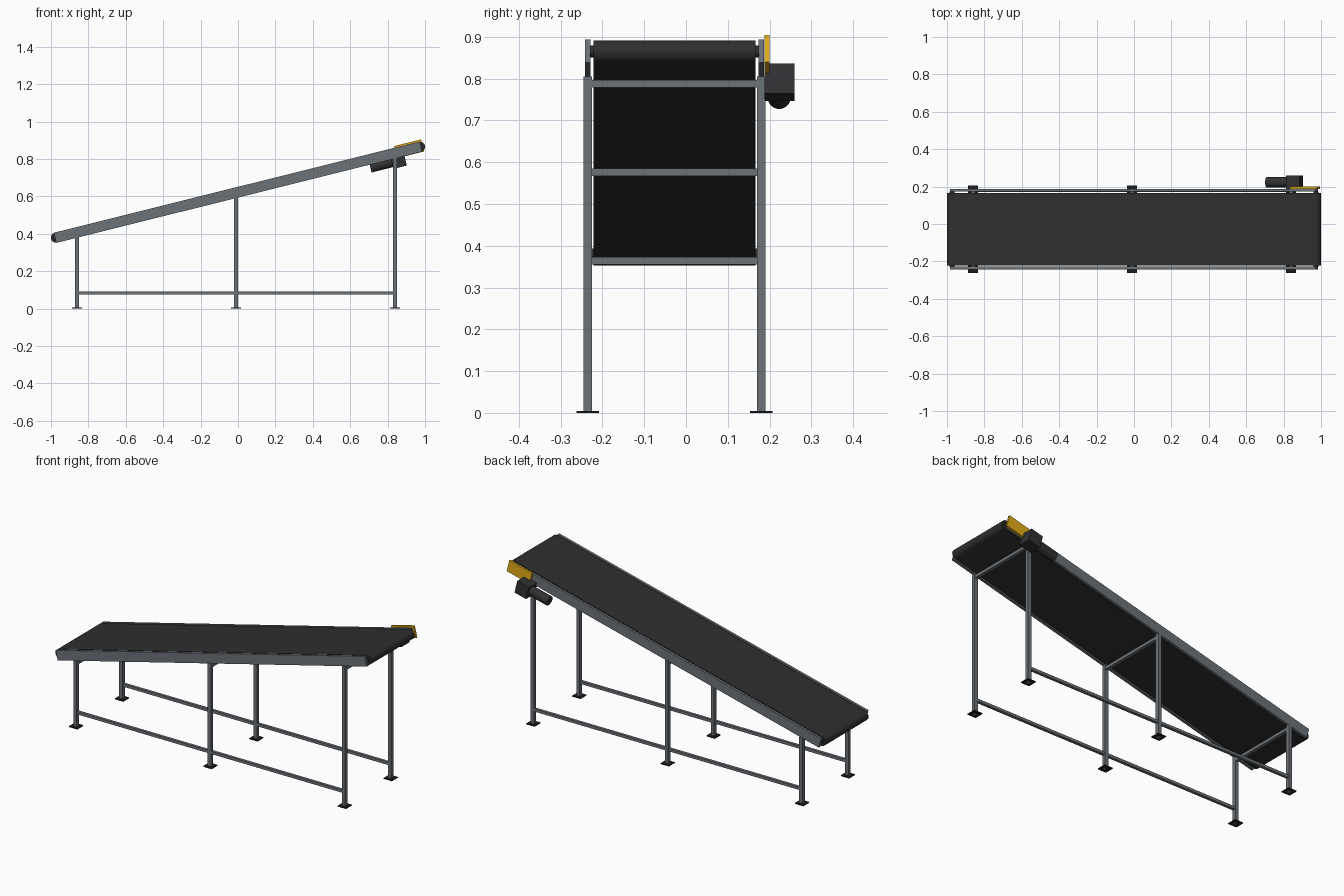
import bpy, bmesh, math
from mathutils import Matrix, Vector

cube = bpy.data.objects.get("Cube")
if cube:
    bpy.data.objects.remove(cube, do_unlink=True)

SLOPE = math.radians(14)
MID_Y = -0.0275          # centre line of the conveyor bed
SIDE = 0.2075            # rail and leg offset from the centre line
HUB = 1.003              # drum distance along the slope
TILT = Matrix.Rotation(-SLOPE, 4, 'Y')
BED = Matrix.Translation((0, MID_Y, 0.622)) @ TILT


def material(name, rgb):
    m = bpy.data.materials.new(name)
    m.use_nodes = True
    m.diffuse_color = (*rgb, 1)
    bsdf = next(n for n in m.node_tree.nodes if n.type == 'BSDF_PRINCIPLED')
    bsdf.inputs["Base Color"].default_value = (*rgb, 1)
    return m


steel = material("steel_grey", (0.15, 0.17, 0.19))
rubber = material("belt_black", (0.028, 0.028, 0.028))
motor_mat = material("motor_charcoal", (0.03, 0.03, 0.032))
foot_mat = material("foot_black", (0.012, 0.012, 0.012))
yellow = material("guard_yellow", (0.78, 0.42, 0.01))


def finish(name, bm, mat, matrix, smooth=False):
    bmesh.ops.recalc_face_normals(bm, faces=bm.faces)
    mesh = bpy.data.meshes.new(name)
    bm.to_mesh(mesh)
    bm.free()
    mesh.materials.append(mat)
    ob = bpy.data.objects.new(name, mesh)
    ob.matrix_world = matrix
    bpy.context.collection.objects.link(ob)
    if smooth:
        bpy.ops.object.select_all(action='DESELECT')
        ob.select_set(True)
        bpy.context.view_layer.objects.active = ob
        bpy.ops.object.shade_smooth_by_angle(angle=math.radians(35))
    return ob


def box(name, size, mat, matrix):
    bm = bmesh.new()
    bmesh.ops.create_cube(bm, size=1)
    bmesh.ops.scale(bm, vec=size, verts=bm.verts)
    return finish(name, bm, mat, matrix)


def cylinder(name, radius, length, axis, mat, matrix):
    bm = bmesh.new()
    turn = Vector((0, 0, 1)).rotation_difference(Vector(axis)).to_matrix().to_4x4()
    bmesh.ops.create_cone(bm, cap_ends=True, segments=32, radius1=radius,
                          radius2=radius, depth=length, matrix=turn)
    return finish(name, bm, mat, matrix, True)


def at(x, y, z):
    return Matrix.Translation((x, y, z))


# Belt: rounded loop swept across the bed
bm = bmesh.new()
radius, half_width, steps = 0.027, 0.1935, 16
ring = []
for end in (1, -1):
    for i in range(steps + 1):
        a = math.pi / 2 - math.pi * i / steps
        ring.append((end * (HUB + radius * math.cos(a)), end * radius * math.sin(a)))
face = bm.faces.new([bm.verts.new((x, -half_width, z)) for x, z in ring])
swept = bmesh.ops.extrude_face_region(bm, geom=[face])["geom"]
bmesh.ops.translate(bm, vec=(0, 2 * half_width, 0),
                    verts=[v for v in swept if isinstance(v, bmesh.types.BMVert)])
finish("belt", bm, rubber, BED, True)

# Drum shafts
for name, x in (("lower_shaft", -HUB), ("upper_shaft", HUB)):
    cylinder(name, 0.014, 0.404, (0, 1, 0), motor_mat, BED @ at(x, 0, 0))

# Side rails, legs, feet and floor braces
leg_xs = (-0.86, -0.01, 0.84)
for side, s in (("front", -1), ("back", 1)):
    box(side + "_rail", (2.016, 0.014, 0.056), steel, BED @ at(0, s * SIDE, 0))
    y = MID_Y + s * SIDE
    for place, x in zip(("low", "middle", "high"), leg_xs):
        top = 0.5955 + x * math.tan(SLOPE)
        box(f"{side}_{place}_leg", (0.021, 0.021, top), steel, at(x, y, top / 2))
        box(f"{side}_{place}_foot", (0.053, 0.053, 0.005), foot_mat, at(x, y, 0.0025))
    box(side + "_floor_brace", (1.7, 0.016, 0.016), steel, at(-0.01, y, 0.084))

# Cross bars between leg pairs
for place, x in zip(("low", "middle", "high"), leg_xs):
    z = 0.5785 + x * math.tan(SLOPE)
    box(place + "_cross_bar", (0.018, 2 * SIDE, 0.018), steel, at(x, MID_Y, z))

# Drive: gearbox, motor and guard
drive = at(0.858, 0.224, 0.791) @ TILT
box("gearbox", (0.075, 0.072, 0.073), motor_mat, drive)
cylinder("motor", 0.027, 0.12, (1, 0, 0), motor_mat, drive @ at(-0.095, -0.001, 0))
box("drive_guard", (0.148, 0.012, 0.067), yellow, at(0.915, 0.194, 0.854) @ TILT)
